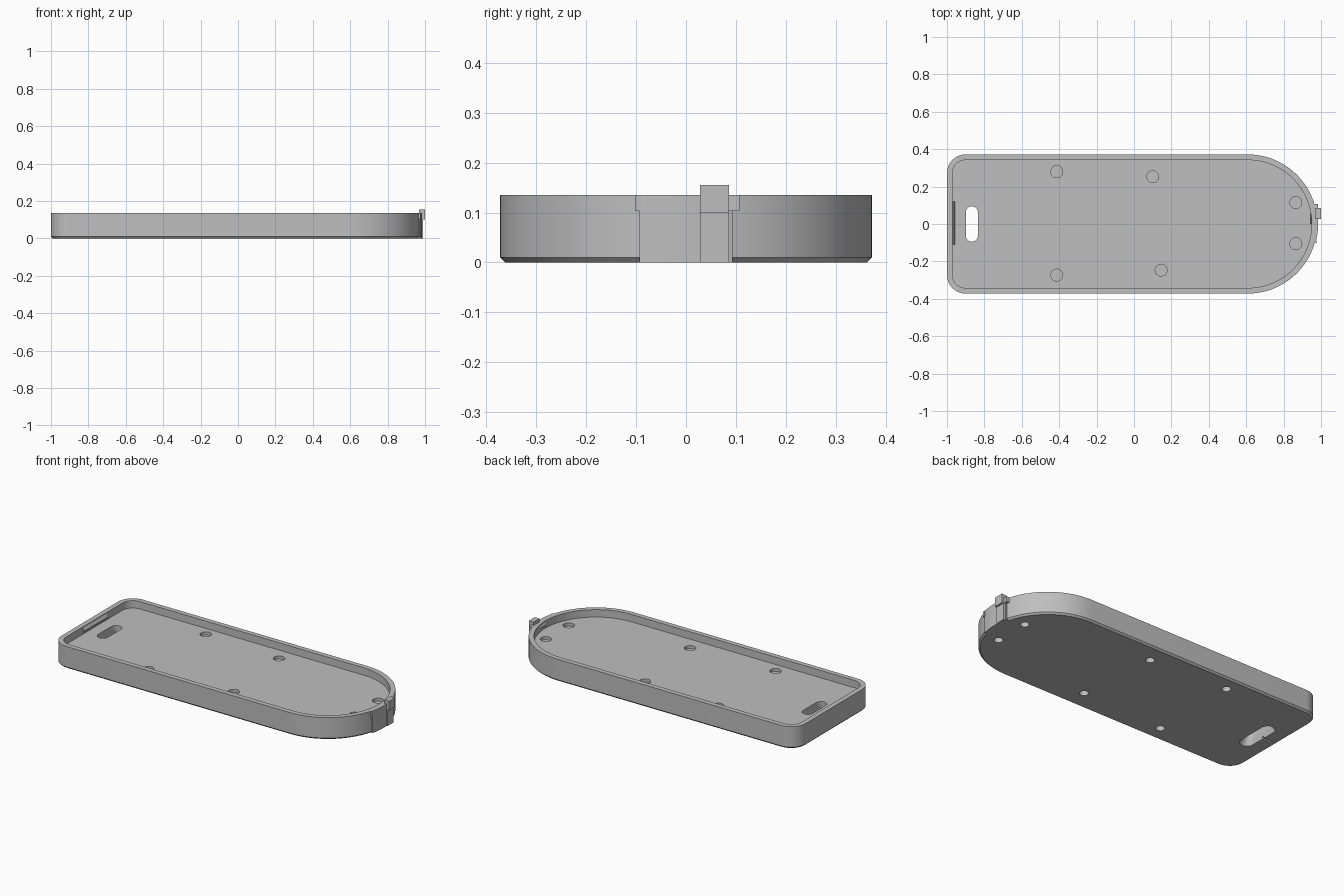
import bpy, bmesh, math
from mathutils import Vector

cube = bpy.data.objects.get("Cube")
if cube:
    bpy.data.objects.remove(cube, do_unlink=True)

grey = bpy.data.materials.new("plain grey")
grey.use_nodes = True
COLOUR = (0.52, 0.52, 0.52, 1)
grey.diffuse_color = COLOUR
grey.node_tree.nodes["Principled BSDF"].inputs["Base Color"].default_value = COLOUR

HALF, END_X, HEIGHT, FLOOR, WALL = 0.372, 0.608, 0.135, 0.09, 0.03


def arc(cx, cy, r, start, end, n):
    angles = [math.radians(start + (end - start) * i / n) for i in range(n + 1)]
    return [(cx + r * math.cos(a), cy + r * math.sin(a)) for a in angles]


def outline(d):
    """Rounded-end plan of the tray, inset by d."""
    r, c = 0.1, HALF - 0.1
    return (arc(END_X, 0, HALF - d, -90, 90, 48)
            + arc(r - 1, c, r - d, 90, 180, 12)
            + arc(r - 1, -c, r - d, 180, 270, 12))


def slot_plan(width, length):
    r, s = width / 2, (length - width) / 2
    return arc(-0.867, s, r, 0, 180, 12) + arc(-0.867, -s, r, 180, 360, 12)


def loft(name, rings):
    """Skin a list of (plan, height) rings and cap both ends."""
    bm = bmesh.new()
    rows = [[bm.verts.new((x, y, z)) for x, y in plan] for plan, z in rings]
    n = len(rows[0])
    for a, b in zip(rows, rows[1:]):
        for i in range(n):
            j = (i + 1) % n
            bm.faces.new((a[i], a[j], b[j], b[i]))
    bm.faces.new(rows[0][::-1])
    bm.faces.new(rows[-1])
    bmesh.ops.recalc_face_normals(bm, faces=bm.faces)
    mesh = bpy.data.meshes.new(name)
    bm.to_mesh(mesh)
    bm.free()
    mesh.materials.append(grey)
    obj = bpy.data.objects.new(name, mesh)
    bpy.context.collection.objects.link(obj)
    return obj


def box(name, x0, x1, y0, y1, z0, z1):
    plan = [(x0, y0), (x1, y0), (x1, y1), (x0, y1)]
    return loft(name, [(plan, z0), (plan, z1)])


def cut(target, cutter):
    mod = target.modifiers.new("cut", 'BOOLEAN')
    mod.operation, mod.object, mod.solver = 'DIFFERENCE', cutter, 'EXACT'
    bpy.context.view_layer.objects.active = target
    bpy.ops.object.modifier_apply(modifier=mod.name)
    bpy.data.objects.remove(cutter, do_unlink=True)


# Tray shell with chamfered underside
tray = loft("tray", [(outline(0.01), 0), (outline(0), 0.01), (outline(0), HEIGHT),
                     (outline(WALL), HEIGHT), (outline(WALL), FLOOR)])

# Strap slot, flared towards the underside, with a fine groove to the end
cut(tray, loft("slot_cutter", [(slot_plan(0.085, 0.27), -0.01),
                               (slot_plan(0.065, 0.19), 0.05),
                               (slot_plan(0.065, 0.19), 0.2)]))
cut(tray, box("groove_cutter", -0.97, -0.88, -0.006, 0.006, -0.01, 0.012))

# Six round recesses in the floor, with matching sockets underneath
for x, y in [(-0.413, 0.28), (-0.413, -0.273), (0.1, 0.253),
             (0.145, -0.247), (0.865, 0.115), (0.865, -0.105)]:
    for r, z0, z1 in [(0.032, FLOOR - 0.018, 0.2), (0.025, -0.01, 0.05)]:
        plan = arc(x, y, r, 0, 345, 23)
        cut(tray, loft("hole_cutter", [(plan, z0), (plan, z1)]))

# Pad on the rounded end, running straight down past the chamfer
pad_angle = math.degrees(math.asin(0.092 / HALF))
pad = (arc(END_X, 0, HALF + 0.004, -pad_angle, pad_angle, 12)
       + arc(END_X, 0, HALF - 0.02, pad_angle, -pad_angle, 12))
end_pad = loft("end_pad", [(pad, 0), (pad, HEIGHT)])

# Latch post and the small stops beside the pad
box("latch_post", 0.965, 0.988, 0.028, 0.086, 0, 0.11)
box("latch_head", 0.968, 1.0, 0.028, 0.086, 0.1, 0.155)
box("latch_stop", 0.95, 0.985, 0.086, 0.107, 0.103, HEIGHT)
box("pad_stop", 0.95, 0.975, -0.102, -0.088, 0.103, HEIGHT)


# Wedge-shaped snap ridges on the inner walls
def ridge(name, x, out, y0, y1):
    wide = [(x, y0), (x + out, y0), (x + out, y1), (x, y1)]
    thin = [(x, y0), (x + out * 0.2, y0), (x + out * 0.2, y1), (x, y1)]
    loft(name, [(thin, 0.1), (wide, 0.112), (thin, 0.13)])


ridge("rear_snap_ridge", -0.972, 0.014, -0.11, 0.12)
ridge("latch_snap_ridge", 0.955, -0.012, 0.0, 0.1)

# Smooth the curved walls, keep the edges crisp
bpy.ops.object.select_all(action='DESELECT')
for obj in (tray, end_pad):
    obj.select_set(True)
bpy.context.view_layer.objects.active = tray
bpy.ops.object.shade_smooth_by_angle(angle=math.radians(30))
